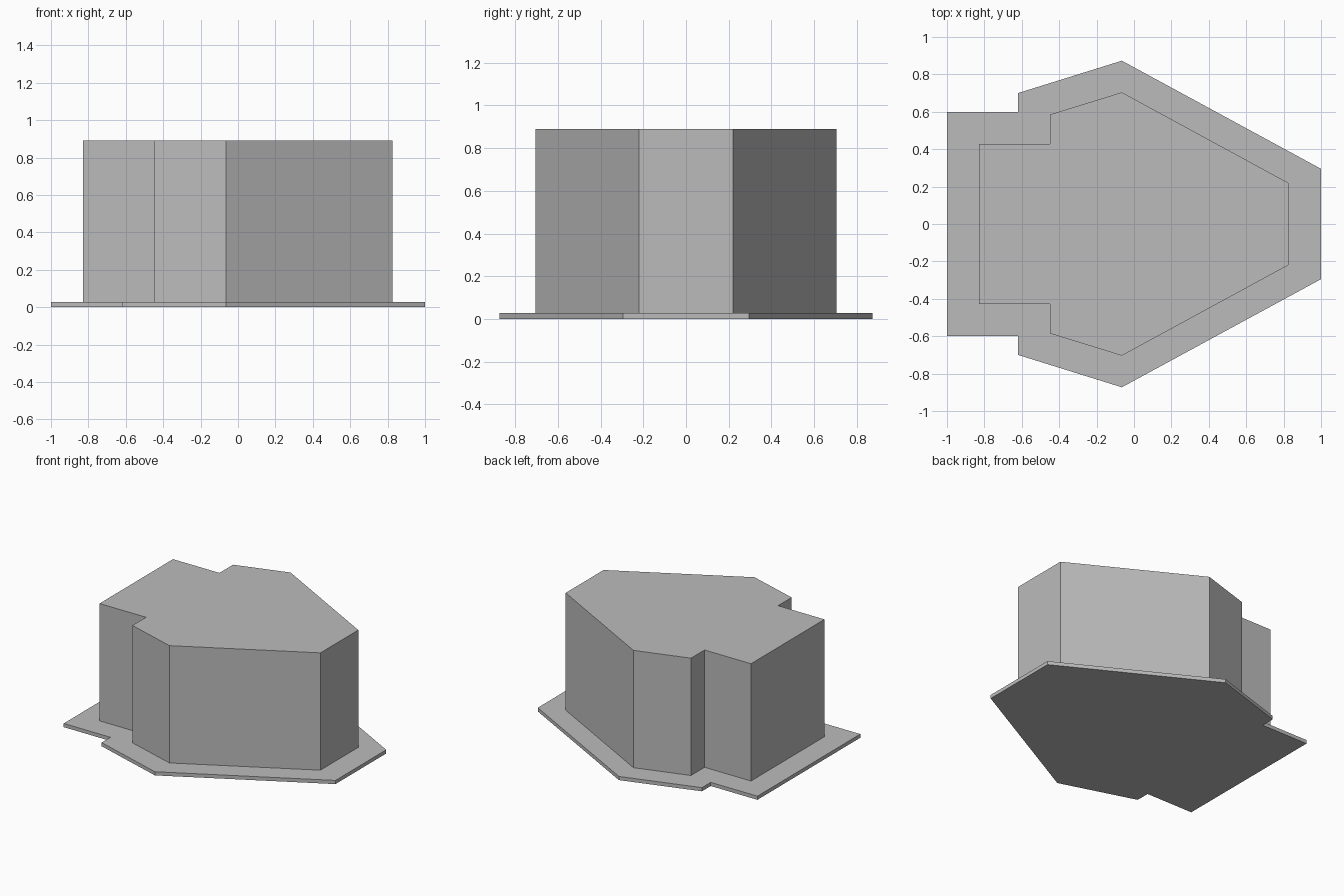
import bpy
import bmesh

cube = bpy.data.objects.get("Cube")
if cube:
    bpy.data.objects.remove(cube, do_unlink=True)

# Single plain grey material
GREY = (0.5, 0.5, 0.5, 1.0)
grey = bpy.data.materials.new("plain grey")
grey.use_nodes = True
grey.diffuse_color = GREY
grey.node_tree.nodes["Principled BSDF"].inputs["Base Color"].default_value = GREY


def prism(name, half_outline, bottom, top):
    """Mirror a half outline across y = 0 and extrude it upwards."""
    outline = half_outline + [(x, -y) for x, y in reversed(half_outline)]
    bm = bmesh.new()
    base = bm.faces.new([bm.verts.new((x, y, bottom)) for x, y in outline])
    extruded = bmesh.ops.extrude_face_region(bm, geom=[base], use_keep_orig=True)
    verts = [g for g in extruded["geom"] if isinstance(g, bmesh.types.BMVert)]
    bmesh.ops.translate(bm, verts=verts, vec=(0, 0, top - bottom))
    bmesh.ops.recalc_face_normals(bm, faces=bm.faces)
    mesh = bpy.data.meshes.new(name)
    bm.to_mesh(mesh)
    bm.free()
    mesh.materials.append(grey)
    obj = bpy.data.objects.new(name, mesh)
    bpy.context.collection.objects.link(obj)
    return obj


# Thin base plate with notched rear corners
prism("base_plate",
      [(1.0, 0.295), (-0.065, 0.873), (-0.62, 0.70), (-0.62, 0.598), (-1.0, 0.598)],
      0.0, 0.027)

# Tall block, its outline inset from the plate
prism("main_block",
      [(0.825, 0.22), (-0.065, 0.704), (-0.45, 0.585), (-0.45, 0.427), (-0.828, 0.427)],
      0.027, 0.89)
